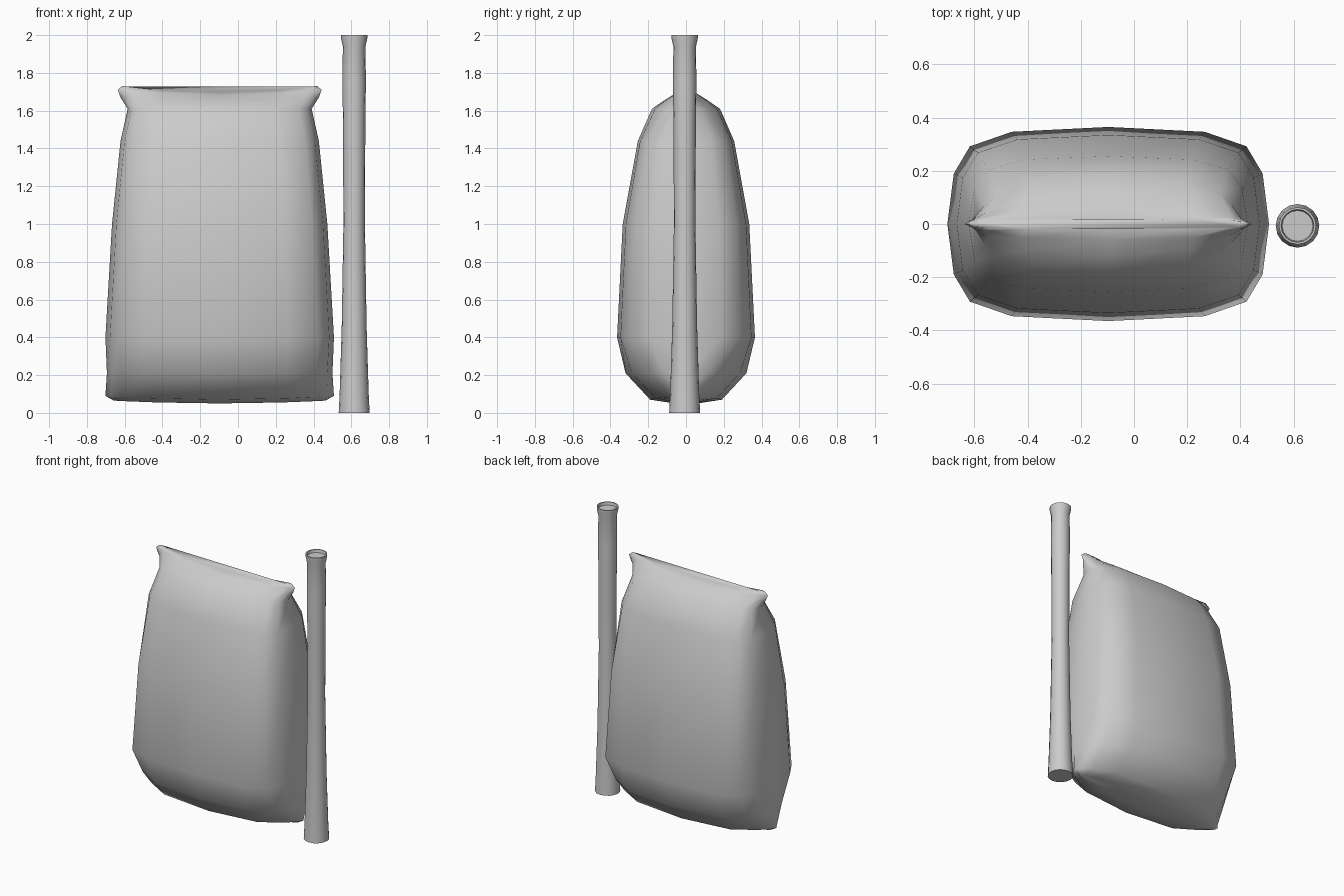
import bpy, bmesh, math

if "Cube" in bpy.data.objects:
    bpy.data.objects.remove(bpy.data.objects["Cube"], do_unlink=True)

grey = bpy.data.materials.new("plain_grey")
grey.use_nodes = True
grey.diffuse_color = (0.6, 0.6, 0.6, 1)
grey.node_tree.nodes["Principled BSDF"].inputs["Base Color"].default_value = (0.6, 0.6, 0.6, 1)


def loft(name, rings, angle):
    """Skin a stack of equal rings and cap both ends."""
    bm = bmesh.new()
    loops = [[bm.verts.new(p) for p in ring] for ring in rings]
    n = len(loops[0])
    for a, b in zip(loops, loops[1:]):
        for i in range(n):
            j = (i + 1) % n
            bm.faces.new((a[i], a[j], b[j], b[i]))
    bm.faces.new(loops[0][::-1])
    bm.faces.new(loops[-1])
    bmesh.ops.recalc_face_normals(bm, faces=bm.faces)
    mesh = bpy.data.meshes.new(name)
    bm.to_mesh(mesh)
    bm.free()
    obj = bpy.data.objects.new(name, mesh)
    bpy.context.collection.objects.link(obj)
    mesh.materials.append(grey)
    bpy.ops.object.select_all(action='DESELECT')
    bpy.context.view_layer.objects.active = obj
    obj.select_set(True)
    bpy.ops.object.shade_smooth_by_angle(angle=math.radians(angle))
    return obj


# Quarter outlines of the sack: full belly and pinched seam
BELLY = [(1, 0), (.96, .52), (.86, .8), (.6, .95), (0, 1)]
SEAM = [(1, 0), (.95, .2), (.86, .42), (.6, .85), (0, 1)]


def sack_ring(z, half_x, half_y, pinch, rise):
    quarter = [(a[0] + (b[0] - a[0]) * pinch, a[1] + (b[1] - a[1]) * pinch)
               for a, b in zip(BELLY, SEAM)]
    half = quarter + [(-u, v) for u, v in quarter[-2::-1]]
    full = half + [(u, -v) for u, v in half[-2:0:-1]]
    return [(-.097 + u * half_x, v * half_y, z + rise * u * u) for u, v in full]


# Sack: height, half width, half depth, pinch, corner rise
SACK = [
    (.05, .56, .06, 1, .015),
    (.07, .605, .19, 1, .02),
    (.21, .597, .32, .55, 0),
    (.40, .605, .365, 0, 0),
    (1.0, .57, .335, 0, 0),
    (1.44, .525, .255, 0, 0),
    (1.61, .487, .18, .4, 0),
    (1.655, .525, .115, 1, .015),
    (1.685, .54, .06, 1, .025),
    (1.695, .515, .02, 0, .036),
]
loft("sack", [sack_ring(*level) for level in SACK], 75)

# Pole: radius and height, flared at both ends, with a shallow dished top
POLE = [(.082, 0), (.077, .1), (.066, .45), (.057, 1), (.059, 1.5),
        (.062, 1.75), (.06, 1.94), (.07, 1.985), (.07, 2), (.062, 2), (.058, 1.98)]
SIDES = 16
turns = [2 * math.pi * i / SIDES for i in range(SIDES)]
loft("pole", [[(.615 + r * math.cos(t), -.007 + r * math.sin(t), z) for t in turns]
              for r, z in POLE], 40)
